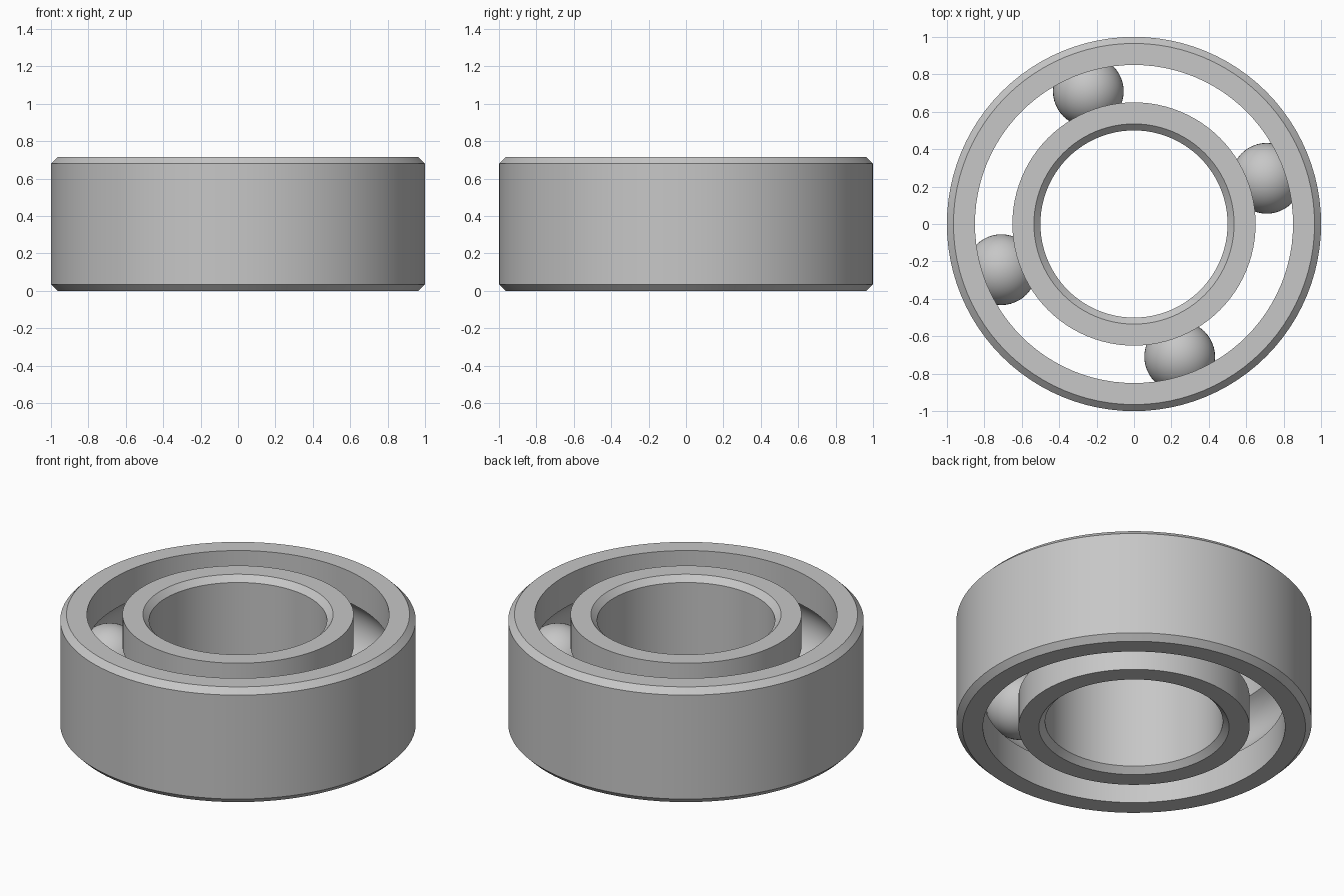
import bpy
import math

HEIGHT = 0.715
MID = HEIGHT / 2
PITCH = 0.75       # radius of the ball circle
BALL = 0.19
CHAMFER = 0.035
STEPS = 96

cube = bpy.data.objects.get("Cube")
if cube:
    bpy.data.objects.remove(cube, do_unlink=True)

# Single steel grey
steel = bpy.data.materials.new("steel grey")
steel.use_nodes = True
grey = (0.57, 0.57, 0.57, 1)
steel.diffuse_color = grey
steel.node_tree.nodes["Principled BSDF"].inputs["Base Color"].default_value = grey


def finish(obj, name, angle):
    obj.name = name
    obj.data.materials.append(steel)
    bpy.ops.object.select_all(action="DESELECT")
    obj.select_set(True)
    bpy.context.view_layer.objects.active = obj
    bpy.ops.object.shade_smooth_by_angle(angle=math.radians(angle))


def race(name, plain, raceway, side):
    """Lathed ring: chamfered plain wall, grooved raceway wall.
    side is +1 for the outer ring and -1 for the inner ring."""
    profile = [(raceway, 0), (plain - side * CHAMFER, 0), (plain, CHAMFER),
               (plain, HEIGHT - CHAMFER), (plain - side * CHAMFER, HEIGHT),
               (raceway, HEIGHT)]
    # Ball groove, an arc around the ball centre
    half = math.acos(abs(raceway - PITCH) / BALL)
    for i in range(17):
        a = half * (1 - i / 8)
        profile.append((PITCH + side * BALL * math.cos(a), MID + BALL * math.sin(a)))

    n = len(profile)
    verts = []
    for s in range(STEPS):
        t = math.tau * s / STEPS
        verts += [(r * math.cos(t), r * math.sin(t), z) for r, z in profile]
    faces = []
    for s in range(STEPS):
        a, b = s * n, (s + 1) % STEPS * n
        for i in range(n):
            j = (i + 1) % n
            quad = (a + i, b + i, b + j, a + j)
            faces.append(quad if side > 0 else quad[::-1])
    mesh = bpy.data.meshes.new(name)
    mesh.from_pydata(verts, [], faces)
    obj = bpy.data.objects.new(name, mesh)
    bpy.context.collection.objects.link(obj)
    finish(obj, name, 25)


race("outer_ring", 1.0, 0.85, 1)
race("inner_ring", 0.5, 0.65, -1)

# Four balls spaced evenly in the groove
for k in range(4):
    a = math.radians(19 + 90 * k)
    bpy.ops.mesh.primitive_uv_sphere_add(
        segments=48, ring_count=24, radius=BALL - 0.001,
        location=(PITCH * math.cos(a), PITCH * math.sin(a), MID))
    finish(bpy.context.object, f"ball_{k + 1}", 60)
